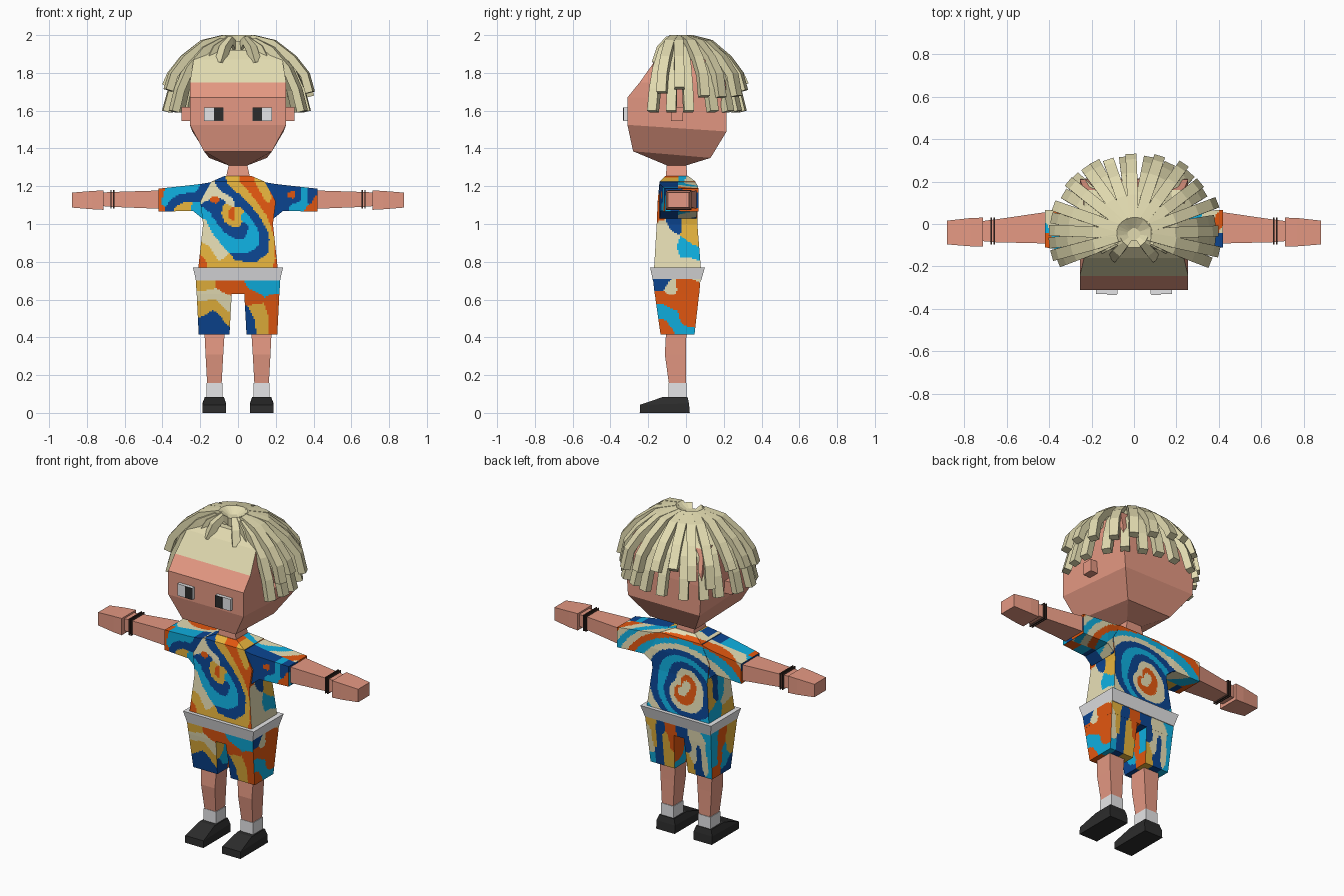
import bpy, bmesh, math, random
from mathutils import Vector

if "Cube" in bpy.data.objects:
    bpy.data.objects.remove(bpy.data.objects["Cube"])

random.seed(4)


def lin(c):
    c /= 255
    return c / 12.92 if c <= 0.04045 * 255 / 255 else ((c + 0.055) / 1.055) ** 2.4


def material(name, *rgb):
    m = bpy.data.materials.new(name)
    m.diffuse_color = [lin(c) for c in rgb] + [1]
    m.use_nodes = True
    m.node_tree.nodes["Principled BSDF"].inputs["Base Color"].default_value = m.diffuse_color
    return m


SKIN = material("skin", 229, 153, 131)
HAIR = material("blond_hair", 226, 219, 176)
GREY = material("light_grey", 238, 238, 240)
BLACK = material("black", 44, 44, 44)
BROWN = material("dark_brown", 66, 48, 42)
DYE = [material("navy", 11, 69, 146), material("cyan", 15, 176, 225),
       material("orange", 228, 88, 16), material("mustard", 235, 183, 62),
       material("cream", 234, 226, 184)]
N, C, O, Y, W = range(5)


def finish(name, bm, mats):
    bmesh.ops.recalc_face_normals(bm, faces=bm.faces)
    me = bpy.data.meshes.new(name)
    bm.to_mesh(me)
    bm.free()
    for m in mats:
        me.materials.append(m)
    ob = bpy.data.objects.new(name, me)
    bpy.context.collection.objects.link(ob)
    return ob


def skin_rings(bm, rings):
    loops = [[bm.verts.new(p) for p in r] for r in rings]
    for a, b in zip(loops, loops[1:]):
        for i in range(4):
            j = (i + 1) % 4
            bm.faces.new((a[i], a[j], b[j], b[i]))
    bm.faces.new(loops[0])
    bm.faces.new(loops[-1])


def loft(name, rings, mats, axis="z", s=1, rule=None, dyed=False):
    """Rings (pos, a0, a1, b0, b1[, pos at b1[, width scale at b1]]); z axis: a=x b=y; x axis: a=y b=z."""
    bm = bmesh.new()
    out = []
    for p, a0, a1, b0, b1, *q in rings:
        k = q[1] if len(q) > 1 else 1
        q = q[0] if q else p
        pts = [(a0, b0, p), (a1, b0, p), (a1 * k, b1, q), (a0 * k, b1, q)]
        if axis == "z":
            out.append([(s * a, b, h) for a, b, h in pts])
        else:
            out.append([(s * h, a, b) for a, b, h in pts])
    skin_rings(bm, out)
    bmesh.ops.recalc_face_normals(bm, faces=bm.faces)
    if dyed:  # fine cuts carry the dyed pattern
        for k in range(3):
            vals = [v.co[k] for v in bm.verts]
            no = [float(i == k) for i in range(3)]
            t = min(vals) + 0.0081
            while t < max(vals):
                bmesh.ops.bisect_plane(bm, geom=bm.verts[:] + bm.edges[:] + bm.faces[:],
                                       dist=1e-5, plane_co=[t * c for c in no], plane_no=no)
                t += 0.0081
        bm.normal_update()
    if rule:
        for f in bm.faces:
            f.material_index = rule(f.calc_center_median(), f.normal)
    return finish(name, bm, mats)


def box(name, x0, x1, y0, y1, z0, z1, mat, s=1):
    return loft(name, [(z0, x0, x1, y0, y1), (z1, x0, x1, y0, y1)], [mat], s=s)


# Dye strokes in hundredths of a unit: each spot takes the nearest stroke
SHIRT_FRONT = [
    (O, -4, 105, -3, 103), (Y, -7, 108, -6, 102, -1, 100, 1, 106),
    (N, -16, 110, -10, 108, -9, 112), (O, -12, 113, -11, 113), (W, -19, 114, -13, 117, -4, 113),
    (N, -11, 104, -6, 98, 0, 96, 4, 99),
    (C, -19, 106, -13, 99, -6, 90, 2, 87, 8, 90, 8, 97, 3, 104),
    (N, -8, 119, 2, 112, 9, 104, 14, 96, 14, 87, 8, 82, 0, 82),
    (Y, -2, 121, 6, 114, 14, 104, 19, 92, 18, 82, 10, 77, -5, 80),
    (O, 4, 122, 11, 114, 18, 101, 22, 79), (Y, 13, 121, 16, 114), (O, 19, 120, 19, 110),
    (W, -18, 101, -15, 92, -9, 85), (Y, -17, 86, -14, 79), (O, -19, 80, -20, 77)]
SLEEVE_FRONT = [
    (N, 24, 119, 24, 108), (O, 29, 116, 29, 115), (N, 27, 119, 32, 118, 32, 113, 27, 112),
    (C, 35, 119, 35, 112, 30, 109), (N, 39, 118, 38, 113), (O, 41, 112, 39, 107),
    (O, -42, 118, -42, 108), (C, -39, 112, -36, 117, -24, 118),
    (N, -36, 109, -30, 114, -20, 116), (Y, -32, 108, -27, 109), (C, -23, 108, -20, 107)]
SHORTS_FRONT = [
    (N, -19, 44, -12, 51, -8, 43), (Y, -20, 56, -12, 58, -5, 50), (W, -20, 62, -12, 63, -5, 56),
    (Y, -21, 67, -15, 68), (O, -9, 68, 0, 66, 8, 61), (C, 8, 68, 20, 66),
    (O, 20, 60, 19, 42), (Y, 9, 54, 13, 50, 13, 42), (N, 5, 52, 6, 42)]
SHORTS_BACK = [
    (W, 21, 62, 20, 50), (Y, 18, 68, 16, 54), (N, 13, 66, 15, 44), (C, 19, 46, 20, 42),
    (Y, 9, 60, 8, 44), (O, 5, 68, 5, 56), (N, -1, 68, -7, 58), (Y, -5, 50, -6, 42),
    (W, -10, 67, -10, 52), (N, -13, 58, -13, 44), (W, -16, 64, -17, 46), (C, -20, 67, -20, 42)]
SIDE = [
    (W, -11, 98, -8, 80), (N, -6, 107, -7, 100), (C, 0, 87, 6, 84), (Y, 2, 101, 5, 92),
    (O, -2, 110, 3, 107), (W, 2, 79, 5, 78), (O, -14, 113, -13, 106), (N, -12, 118, -4, 118),
    (C, -10, 112, -10, 108), (N, 2, 116, 5, 112), (O, 0, 119, 3, 119),
    (N, -15, 68, -12, 68), (W, -9, 66, -6, 64), (O, -13, 62, -8, 59, -2, 66), (O, 2, 60, 0, 49),
    (C, -12, 54, -6, 48, -1, 43), (O, -12, 46, -10, 42)]
SIDE_RIGHT = [
    (W, -13, 100, -11, 86), (C, -8, 104, -6, 92), (N, -2, 104, 0, 92), (Y, 3, 98, 4, 88),
    (Y, -12, 82, -10, 78), (C, 0, 82, 5, 78), (O, -2, 112, 3, 110), (N, -12, 118, 2, 118),
    (O, -12, 112, -10, 108), (C, 4, 68, 2, 52), (O, -2, 66, -2, 52), (Y, -13, 66, -11, 56),
    (C, -6, 56, -8, 48), (N, -11, 46, -8, 42), (O, 2, 46, 0, 42)]


def seg_dist(p, a, b):
    d = b - a
    t = max(0, min(1, (p - a).dot(d) / d.length_squared))
    return (p - a - d * t).length


def segments(strokes):
    out = []
    for col, *n in strokes:
        pts = [Vector(n[i:i + 2]) for i in range(0, len(n), 2)]
        out += [(col, a, b) for a, b in zip(pts, pts[1:])]
    return out


def nearest(segs, u, v):
    p = Vector((u * 100, v * 100))
    return min((seg_dist(p, a, b), col) for col, a, b in segs)[1]


# Wavy rings on the back
def rings_dye(u, v):
    r, th = math.hypot(u * .85, v), math.atan2(v, u)
    k = r / 0.042 + 0.9 * math.sin(th + 1) + 0.5 * math.sin(2 * th + r * 14)
    return (W, O, W, N, C, N, W, C, O, W, C)[int(max(0, k + .4)) % 11]


def dye(front, back=None):
    front, left, right = segments(front), segments(SIDE), segments(SIDE_RIGHT)
    back = back and segments(back)

    def rule(c, n):
        if abs(n.x) > 0.7:
            return nearest(left if c.x > 0 else right, c.y, c.z)
        if n.y < -0.5 or (n.y < 0.5 and c.y < -0.04):
            return nearest(front, c.x, c.z)
        if back:
            return nearest(back, c.x, c.z)
        return rings_dye(c.x + 0.02, (c.z - 0.94) - 0.6 * (c.y - 0.06))
    return rule


# Head with a blond scalp
loft("head", [(1.31, -.05, .05, -.10, 0), (1.385, -.18, .18, -.28, .13, 1.35, .85),
              (1.525, -.255, .255, -.31, .215, 1.49, .95), (1.67, -.255, .255, -.31, .215),
              (1.75, -.255, .255, -.245, .21), (1.87, -.235, .235, -.16, .16),
              (1.92, -.14, .14, -.11, .09)], [SKIN, HAIR],
     rule=lambda c, n: int(c.z > 1.76 and (n.y < -.3 or n.z > .5)))
loft("neck", [(1.22, -.07, .07, -.11, .01), (1.33, -.045, .045, -.10, 0)], [SKIN])

# Shirt body, belt and shorts
loft("shirt_body", [(.75, -.212, .212, -.17, .08), (1.0, -.185, .185, -.155, .06),
                    (1.12, -.20, .20, -.15, .06), (1.225, -.14, .14, -.14, .05),
                    (1.255, -.07, .07, -.11, .01)], DYE, rule=dye(SHIRT_FRONT), dyed=True)
loft("belt", [(.70, -.222, .222, -.175, .08), (.77, -.239, .239, -.19, .10)], [GREY])
loft("shorts_hips", [(.63, -.219, .219, -.166, .07), (.71, -.224, .224, -.175, .077)],
     DYE, rule=dye(SHORTS_FRONT, SHORTS_BACK), dyed=True)

for s, side in ((1, "left"), (-1, "right")):
    # Sleeve, arm, bracelets, hand
    loft(side + "_sleeve", [(.14, -.14, .05, 1.02, 1.222), (.19, -.14, .055, 1.03, 1.213),
                            (.24, -.135, .06, 1.07, 1.207), (.42, -.11, .066, 1.065, 1.187)],
         DYE, "x", s, dye(SLEEVE_FRONT), True)
    loft(side + "_arm", [(.40, -.092, .058, 1.08, 1.178), (.65, -.086, .022, 1.09, 1.17),
                         (.72, -.08, .013, 1.095, 1.167)], [SKIN], "x", s)
    for x in (.655, .669):
        loft(side + "_bracelet", [(x, -.096, .03, 1.082, 1.18), (x + .006, -.096, .03, 1.082, 1.18)],
             [BROWN], "x", s)
    loft(side + "_hand", [(.712, -.107, .03, 1.075, 1.178), (.77, -.105, .028, 1.078, 1.175),
                          (.88, -.096, .016, 1.087, 1.166)], [SKIN], "x", s)
    # Shorts leg, leg, sock, shoe
    loft(side + "_shorts_leg", [(.415, .045, .208, -.135, .045), (.635, .033, .219, -.166, .07)],
         DYE, "z", s, dye(SHORTS_FRONT, SHORTS_BACK), True)
    loft(side + "_leg", [(.15, .087, .163, -.09, 0), (.31, .078, .172, -.112, 0),
                         (.44, .07, .178, -.105, .002)], [SKIN], s=s)
    loft(side + "_sock", [(.07, .083, .167, -.093, .003), (.157, .083, .167, -.093, .003)],
         [GREY], s=s)
    loft(side + "_shoe", [(0, .063, .188, -.245, .02), (.043, .063, .188, -.243, .016, .05),
                          (.085, .075, .176, -.12, .008)], [BLACK], s=s)
    # Ear, eye and pupil plate
    box(side + "_ear", .24, .30, -.08, -.015, 1.545, 1.62, SKIN, s)
    box(side + "_eye_white", .078, .18, -.33, -.30, 1.546, 1.618, GREY, s)
    box(side + "_pupil", .079, .126, -.333, -.329, 1.547, 1.617, BLACK, s)


# Hair locks swept out from the crown
def lock(bm, deg, path, width=.052, thick=.042):
    a = math.radians(deg)
    out, across = Vector((math.cos(a), math.sin(a), 0)), Vector((-math.sin(a), math.cos(a), 0))
    rings = []
    for i, (r, z) in enumerate(path):
        p0, p1 = path[max(i - 1, 0)], path[min(i + 1, len(path) - 1)]
        t = Vector((p1[0] - p0[0], p1[1] - p0[1])).normalized()
        up = (out * -t.y + Vector((0, 0, t.x))) * thick / 2
        w = across * width / 2 * (.45 if i == 0 else .75 if i == 1 else 1)
        c = Vector((out.x * r * 1.06, out.y * r - .045, z))
        rings.append([c - w - up, c + w - up, c + w + up, c - w + up])
    skin_rings(bm, rings)


LONG = [(.02, 1.93), (.10, 1.965), (.19, 1.92), (.28, 1.82), (.33, 1.71), (.36, 1.595)]
UPPER = [(.02, 1.94), (.08, 1.98), (.18, 1.955), (.28, 1.875), (.345, 1.79), (.37, 1.73)]
bm = bmesh.new()
for i in range(14):
    k = random.uniform(.95, 1.01)
    jig = random.uniform(-3, 3) if 0 < i < 13 else 0
    lock(bm, -22 + i * 17.2 + jig, [(r * k, z) for r, z in LONG])
for i in range(13):
    k = random.uniform(.95, 1.03)
    drop = random.uniform(-.04, .07)
    path = [(r * k, z) for r, z in UPPER]
    path[-1] = (path[-1][0], path[-1][1] - drop)
    lock(bm, -13 + i * 17.2 + random.uniform(-3, 3), path)
finish("hair_locks", bm, [HAIR])

# Short fringe and crown knot
bm = bmesh.new()
for deg, r in ((206, .17), (230, .14), (310, .14), (334, .17)):
    lock(bm, deg, [(.02, 1.94), (.06, 1.972), (r * .75, 1.93), (r, 1.85)], .045)
finish("fringe", bm, [HAIR])
bm = bmesh.new()
bmesh.ops.create_cone(bm, cap_ends=True, segments=5, radius1=.03, radius2=.035, depth=.08)
bmesh.ops.translate(bm, verts=bm.verts, vec=(0, -.05, 1.93))
finish("crown_knot", bm, [HAIR])
